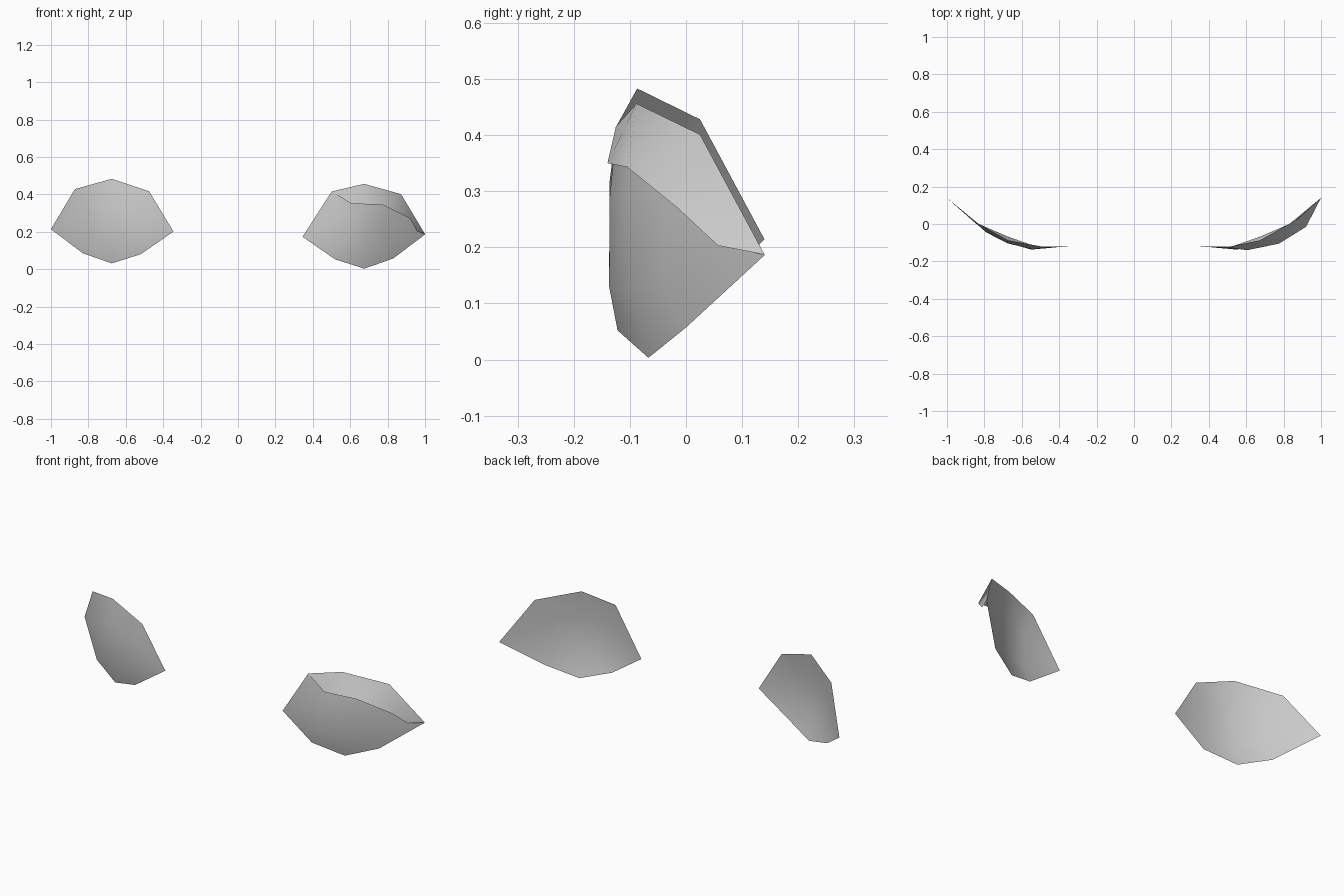
import bpy

if "Cube" in bpy.data.objects:
    bpy.data.objects.remove(bpy.data.objects["Cube"])

grey = bpy.data.materials.new("light_grey")
grey.diffuse_color = (0.6, 0.6, 0.6, 1)
grey.use_nodes = True
grey.node_tree.nodes["Principled BSDF"].inputs["Base Color"].default_value = grey.diffuse_color


def shell(name, columns, mirror=False, lift=0.0):
    """Bridge neighbouring columns of points (listed bottom to top) into a curved open sheet."""
    s = -1 if mirror else 1
    verts, faces, ids = [], [], []
    for col in columns:
        ids.append(range(len(verts), len(verts) + len(col)))
        verts += [(s * x, y, z + lift) for x, y, z in col]
    for a, b in zip(ids, ids[1:]):
        if len(a) == 1 or len(b) == 1:
            tip, row = (a[0], b) if len(a) == 1 else (b[0], a[::-1])
            faces += [(tip, p, q) for p, q in zip(row, row[1:])]
        else:
            faces += [(a[i], b[i], b[i + 1], a[i + 1]) for i in range(len(a) - 1)]
    if mirror:
        faces = [f[::-1] for f in faces]
    mesh = bpy.data.meshes.new(name)
    mesh.from_pydata(verts, [], faces)
    mesh.materials.append(grey)
    for p in mesh.polygons:
        p.use_smooth = True
    obj = bpy.data.objects.new(name, mesh)
    bpy.context.collection.objects.link(obj)
    return obj


def eye_columns(inner_top):
    return [
        [(0.345, -0.118, 0.173)],
        [(0.52, -0.122, 0.052), (0.55, -0.137, 0.13), (0.54, -0.136, 0.29), inner_top],
        [(0.675, -0.067, 0.003), (0.675, -0.100, 0.12), (0.675, -0.104, 0.31), (0.675, -0.087, 0.455)],
        [(0.83, 0.0, 0.057), (0.79, -0.045, 0.14), (0.80, -0.035, 0.29), (0.872, 0.025, 0.40)],
        [(1.0, 0.14, 0.186)],
    ]


# curved eye shells; the left one sits slightly higher
shell("right_eye", eye_columns((0.497, -0.124, 0.41)))
shell("left_eye", eye_columns((0.475, -0.124, 0.388)), mirror=True, lift=0.028)

# eyelid flap jutting forward from the upper rim of the right eye
shell("right_eyelid", [
    [(0.605, -0.14, 0.35), (0.499, -0.125, 0.415)],
    [(0.775, -0.105, 0.343), (0.675, -0.088, 0.456)],
    [(0.92, -0.015, 0.27), (0.872, 0.025, 0.401)],
    [(0.957, 0.057, 0.203), (1.0, 0.14, 0.187)],
])
